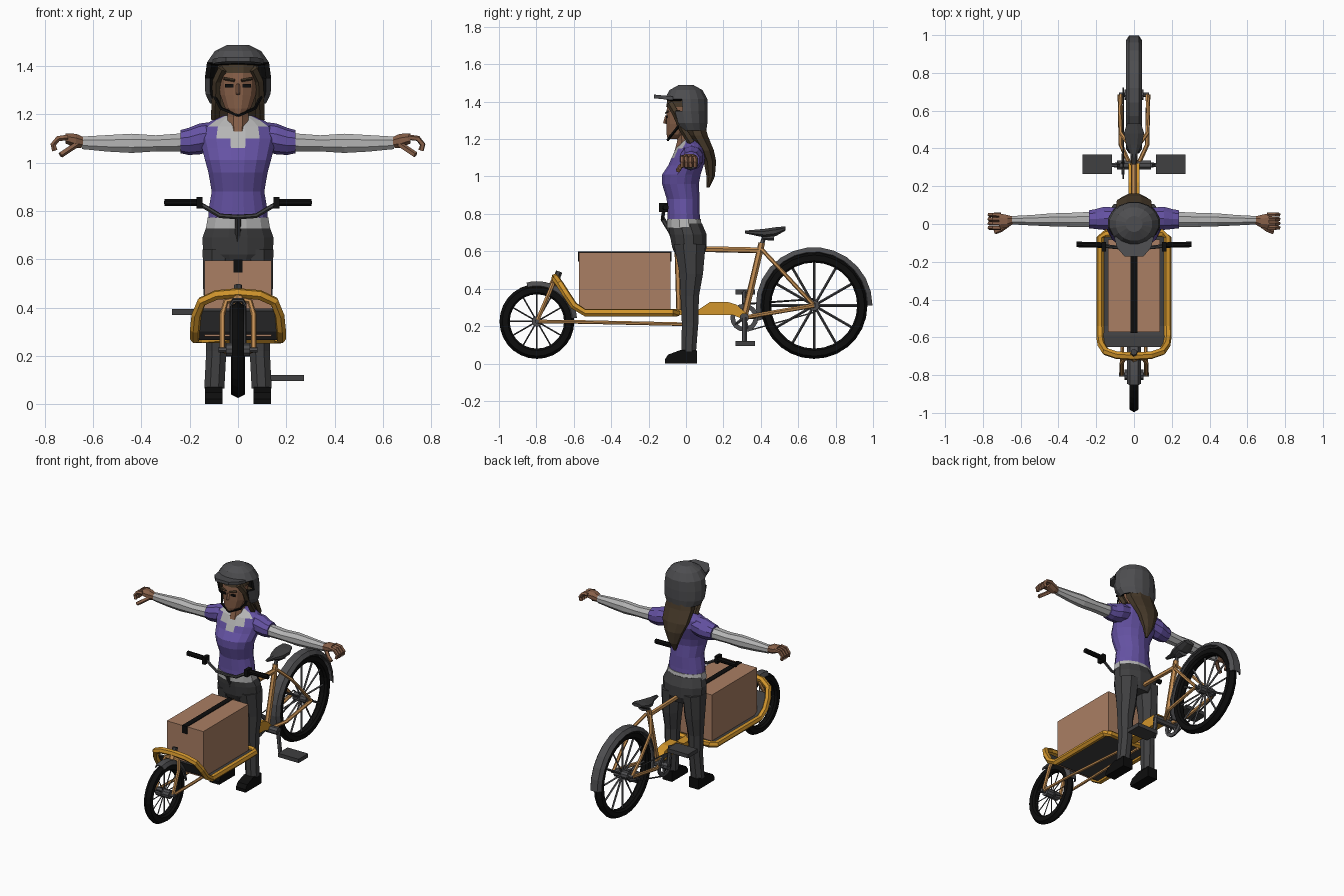
import bpy, bmesh, math
from mathutils import Vector

# ---- colours ----
COL = dict(orange=(.64, .30, .025), copper=(.55, .27, .085), cardboard=(.40, .21, .125),
           purple=(.13, .085, .37), white=(.46, .46, .46), skin=(.24, .115, .065),
           hair=(.06, .04, .022), charcoal=(.05, .05, .052), black=(.004, .004, .004),
           grey=(.075, .075, .08))
MAT = {}
for k, c in COL.items():
    MAT[k] = bpy.data.materials.new(k)
    MAT[k].diffuse_color = (*c, 1)


def finish(name, bm, *mats):
    bmesh.ops.recalc_face_normals(bm, faces=bm.faces[:])
    me = bpy.data.meshes.new(name)
    bm.to_mesh(me)
    bm.free()
    ob = bpy.data.objects.new(name, me)
    bpy.context.collection.objects.link(ob)
    for m in mats:
        me.materials.append(MAT[m])
    return ob


def skin_rings(bm, rings, closed=False, caps=True):
    n, m = len(rings[0]), len(rings)
    for i in range(m if closed else m - 1):
        a, b = rings[i], rings[(i + 1) % m]
        for j in range(n):
            bm.faces.new((a[j], a[(j + 1) % n], b[(j + 1) % n], b[j]))
    if caps and not closed:
        bm.faces.new(rings[0])
        bm.faces.new(rings[-1])


def loft(name, mat, rings, axis='z', n=10, caps=True, extra=()):
    """rings: (x, y, z, half size 1, half size 2) across the axis"""
    u, v = {'z': ((1, 0, 0), (0, 1, 0)), 'x': ((0, 1, 0), (0, 0, 1)), 'y': ((1, 0, 0), (0, 0, 1))}[axis]
    bm = bmesh.new()
    rs = []
    for x, y, z, a, b in rings:
        rs.append([bm.verts.new(Vector((x, y, z)) + Vector(u) * a * math.cos(t) + Vector(v) * b * math.sin(t))
                   for t in (math.tau * (i + .5) / n for i in range(n))])
    skin_rings(bm, rs, caps=caps)
    return finish(name, bm, mat, *extra)


def tube(name, mat, pts, r, n=6, closed=False):
    P = [Vector(p) for p in pts]
    bm = bmesh.new()
    rs, up = [], None
    for i, p in enumerate(P):
        a = P[i - 1] if i or closed else p
        b = P[(i + 1) % len(P)] if closed or i < len(P) - 1 else p
        t = (b - a).normalized()
        if up is None:
            up = t.orthogonal()
        up = (up - t * up.dot(t)).normalized()
        w = t.cross(up)
        rs.append([bm.verts.new(p + r * (up * math.cos(k) + w * math.sin(k)))
                   for k in (math.tau * (j + .5) / n for j in range(n))])
    skin_rings(bm, rs, closed)
    return finish(name, bm, mat)


def box(name, mat, x0, x1, y0, y1, z0, z1):
    return prism(name, mat, [(y0, z0), (y1, z0), (y1, z1), (y0, z1)], x0, x1)


def prism(name, mat, yz, x0, x1):
    bm = bmesh.new()
    skin_rings(bm, [[bm.verts.new((x, y, z)) for y, z in yz] for x in (x0, x1)])
    return finish(name, bm, mat)


def revolve(name, mat, prof, cy, cz, a0=0, a1=360, n=28):
    """closed profile of (radius, x) turned about a wheel axle"""
    bm = bmesh.new()
    full = a1 - a0 == 360
    rs = []
    for i in range(n if full else n + 1):
        t = math.radians(a0 + (a1 - a0) * i / n)
        rs.append([bm.verts.new((x, cy + r * math.cos(t), cz + r * math.sin(t))) for r, x in prof])
    skin_rings(bm, rs, closed=full)
    return finish(name, bm, mat)


def wheel(name, cy, cz, R, w, sr, fr, fw, a0, a1):
    revolve(name + "_tyre", 'black', [(R, 0), (R - .015, w), (R - .045, w), (R - .055, w * .5),
            (R - .055, -w * .5), (R - .045, -w), (R - .015, -w)], cy, cz)
    for i in range(12):
        t = math.tau * i / 12
        d = Vector((0, math.cos(t), math.sin(t)))
        c = Vector((0, cy, cz))
        tube(name + "_spoke", 'grey', [c + d * .015, c + d * (R - .05)], sr, 4)
    tube(name + "_hub", 'grey', [(-.05, cy, cz), (.05, cy, cz)], .028, 10)
    tube(name + "_axle", 'grey', [(-.08, cy, cz), (.08, cy, cz)], .012)
    revolve(name + "_fender", 'grey', [(fr - .025, -fw), (fr, -fw * .6), (fr, fw * .6), (fr - .025, fw),
            (fr - .03, fw * .85), (fr - .008, fw * .5), (fr - .008, -fw * .5), (fr - .03, -fw * .85)],
            cy, cz, a0, a1, 14)


# ---- bicycle ----
wheel("rear_wheel", .685, .31, .285, .028, .007, .312, .043, 0, 195)
wheel("front_wheel", -.797, .225, .2, .024, .004, .215, .036, 5, 105)

# tray rim and floor
half = [(.178, -.07, .272), (.178, -.54, .272), (.178, -.60, .31), (.172, -.64, .37),
        (.15, -.675, .425), (.09, -.695, .452)]
rim = [(0, -.05, .272), (.15, -.05, .272)] + half + [(0, -.70, .46)]
tube("tray_rim", 'orange', rim + [(-x, y, z) for x, y, z in reversed(rim[1:-1])], .021, 6, True)
bm = bmesh.new()
rows = [[bm.verts.new((s * x, y, z)) for s, z in ((-1, z0), (1, z0), (1, z0 + .012), (-1, z0 + .012))]
        for x, y, z0 in ((.17, -.05, .266), (.17, -.54, .266), (.168, -.59, .30), (.155, -.65, .385))]
skin_rings(bm, rows)
finish("tray_floor", bm, 'charcoal')

# cargo box with tape
box("cargo_box", 'cardboard', -.138, .138, -.572, -.082, .28, .594)
prism("box_tape", 'black', [(-.577, .545), (-.577, .598), (-.077, .598), (-.077, .545),
                            (-.083, .545), (-.083, .592), (-.571, .592), (-.571, .545)], -.018, .018)

# frame
prism("main_beam", 'orange', [(-.06, .26), (.25, .26), (.31, .235), (.32, .27), (.27, .315),
                              (.22, .33), (.13, .33), (.07, .29), (-.06, .29)], -.03, .03)
tube("steering_column", 'copper', [(0, -.035, .27), (0, -.045, .615)], .017)
tube("top_tube", 'copper', [(0, -.045, .615), (0, .40, .605)], .016)
tube("seat_tube", 'copper', [(0, .31, .245), (0, .405, .645)], .018)
tube("seat_post", 'grey', [(0, .40, .62), (0, .425, .70)], .012)
tube("steering_head", 'copper', [(0, -.72, .40), (0, -.69, .465)], .022)
tube("head_cap", 'charcoal', [(0, -.69, .46), (0, -.678, .492)], .018)
for s in (-1, 1):
    tube("seat_stay", 'copper', [(s * .015, .405, .61), (s * .07, .48, .53), (s * .075, .60, .40),
                                 (s * .07, .685, .31)], .011)
    tube("chain_stay", 'copper', [(s * .02, .31, .245), (s * .07, .42, .265), (s * .075, .685, .31)], .012)
    tube("fork_blade", 'copper', [(0, -.705, .435), (s * .05, -.712, .425), (s * .065, -.735, .37),
                                  (s * .065, -.797, .225)], .012)
    tube("steering_rod", 'copper', [(s * .065, -.79, .225), (s * .06, -.55, .222), (s * .03, 0, .21)], .01)
    # handlebar
    tube("handle_bar", 'charcoal', [(0, -.125, .775), (s * .075, -.125, .78), (s * .125, -.12, .81),
                                    (s * .17, -.112, .835)], .01)
    tube("grip", 'black', [(s * .155, -.112, .835), (s * .305, -.108, .835)], .016, 8)
    box("brake_clamp", 'black', s * .16 - .012, s * .16 + .012, -.145, -.095, .81, .858)
    # crank and pedal: left one up, right one down
    pz = .245 + s * -.137
    tube("crank_arm", 'grey', [(s * .085, .312, .245), (s * .1, .312, pz)], .014)
    box("pedal", 'charcoal', s * .195 - .078, s * .195 + .078, .265, .368, pz - .013, pz + .013)
    tube("pedal_axle", 'grey', [(s * .09, .312, pz), (s * .2, .312, pz)], .01)
tube("stem", 'charcoal', [(0, -.125, .775), (0, -.08, .70), (0, -.045, .60)], .013)
tube("crank_axle", 'grey', [(-.09, .312, .245), (.09, .312, .245)], .025, 8)
revolve("chainring", 'grey', [(.075, -.062), (.075, -.052), (.05, -.052), (.05, -.062)], .312, .245, n=16)
for a in range(5):
    t = math.tau * a / 5
    tube("chainring_arm", 'grey', [(-.057, .312, .245),
         (-.057, .312 + .06 * math.cos(t), .245 + .06 * math.sin(t))], .008, 4)
tube("chain", 'charcoal', [(-.057, .30, .317), (-.057, .685, .345), (-.057, .72, .31), (-.057, .69, .275),
                           (-.057, .32, .172)], .005, 4)
loft("saddle", 'charcoal', [(0, .315, .703, .012, .008), (0, .37, .700, .02, .017), (0, .42, .697, .045, .025),
     (0, .48, .705, .058, .026), (0, .532, .722, .04, .012)], 'y', 8)
loft("saddle_base", 'grey', [(0, .41, .675, .02, .015), (0, .47, .678, .035, .02)], 'y', 6)

# ---- rider: legs and feet ----
loft("hips", 'charcoal', [(0, .02, .575, .10, .075), (0, .018, .62, .15, .095), (0, .012, .69, .152, .102),
                          (0, -.005, .75, .13, .093)], n=12)
for s in (-1, 1):
    loft("leg", 'charcoal', [(s * .098, .015, .065, .045, .042), (s * .09, .022, .22, .045, .048),
         (s * .088, .02, .36, .05, .053), (s * .085, .028, .48, .064, .068), (s * .079, .02, .64, .073, .092)], n=8)
    prism("shoe", 'black', [(-.112, 0), (.06, 0), (.06, .07), (-.03, .072), (-.095, .048), (-.113, .022)],
          s * .1 - .036, s * .1 + .036)

# ---- torso ----
loft("shirt_hem", 'white', [(0, -.008, .725, .138, .097), (0, -.012, .772, .13, .094)], n=12)
torso = loft("shirt", 'purple', [(0, -.012, .752, .126, .09), (0, -.013, .80, .125, .088), (0, -.015, .88, .111, .09),
     (0, -.03, .96, .125, .1), (0, -.025, 1.01, .139, .105), (0, 0, 1.06, .152, .096), (0, .015, 1.10, .162, .094),
     (0, .025, 1.15, .15, .08), (0, .03, 1.175, .11, .062), (0, .025, 1.195, .06, .045)], n=16, extra=('white',))
for f in torso.data.polygons:  # scoop neck of the undershirt
    c = f.center
    if c.y < 0 and c.z > 1.06 and abs(c.x) < .02 + (c.z - 1.06) * .75:
        f.material_index = 1
for s in (-1, 1):
    loft("shirt_sleeve", 'purple', [(s * .1, .03, 1.11, .06, .06), (s * .16, .03, 1.098, .064, .064),
         (s * .205, .026, 1.088, .055, .056), (s * .238, .025, 1.087, .05, .048)], 'x', 10)
    loft("arm", 'white', [(s * .2, .024, 1.085, .045, .042), (s * .34, .022, 1.08, .04, .036),
         (s * .44, .022, 1.08, .037, .043), (s * .54, .02, 1.08, .03, .037), (s * .645, .02, 1.082, .024, .028)], 'x', 8)
    loft("palm", 'skin', [(s * .635, .02, 1.083, .02, .022), (s * .67, .015, 1.09, .035, .032),
         (s * .715, .015, 1.1, .045, .022)], 'x', 8)
    for k in range(4):
        y = -.02 + k * .023
        tube("finger", 'skin', [(s * .705, y, 1.105), (s * .745, y, 1.1), (s * .765, y, 1.075),
                                (s * .758, y, 1.05)], .012, 5)
    tube("thumb", 'skin', [(s * .67, -.005, 1.075), (s * .705, -.03, 1.052), (s * .735, -.042, 1.032)], .013, 5)

# ---- head ----
loft("neck", 'skin', [(0, -.015, 1.13, .045, .052), (0, -.005, 1.19, .048, .045), (0, -.01, 1.27, .046, .045)], n=8)
loft("head", 'skin', [(0, -.07, 1.2, .028, .03), (0, -.055, 1.225, .055, .05), (0, -.035, 1.28, .076, .072),
     (0, -.028, 1.34, .083, .08), (0, -.02, 1.40, .083, .08), (0, -.01, 1.44, .06, .06)], n=12)
tube("nose", 'skin', [(0, -.102, 1.325), (0, -.114, 1.283)], .009, 4)
loft("fringe", 'hair', [(0, -.022, 1.372, .089, .087), (0, -.015, 1.43, .086, .084)], n=12)
for s in (-1, 1):
    box("eye", 'black', s * .036 - .017, s * .036 + .017, -.108, -.1, 1.312, 1.326)
    tube("eyebrow", 'hair', [(s * .014, -.108, 1.34), (s * .058, -.096, 1.348)], .006, 4)
    tube("side_lock", 'hair', [(s * .062, -.085, 1.39), (s * .086, -.055, 1.34), (s * .09, -.015, 1.25),
                               (s * .092, .03, 1.18)], .02, 5)
    tube("chin_strap", 'black', [(s * .1, -.03, 1.28), (s * .07, -.075, 1.225), (0, -.098, 1.195)], .007, 4)
loft("ponytail", 'hair', [(0, .04, 1.30, .09, .06), (0, .065, 1.22, .105, .055), (0, .11, 1.14, .098, .042),
     (0, .128, 1.08, .07, .036), (0, .132, 1.0, .036, .024), (0, .118, .94, .008, .008)], n=8)

# helmet shell with an open face, black lining and a peak
helmet = loft("helmet", 'grey', [(0, .03, 1.245, .118, .08), (0, .014, 1.285, .138, .102), (0, .004, 1.35, .14, .114),
     (0, 0, 1.415, .131, .116), (0, 0, 1.462, .098, .09), (0, 0, 1.488, .045, .042)], n=16, caps=False,
     extra=('black',))
bm = bmesh.new()
bm.from_mesh(helmet.data)
bmesh.ops.holes_fill(bm, edges=[e for e in bm.edges if e.is_boundary and e.verts[0].co.z > 1.48], sides=0)
gone = [f for f in bm.faces if f.calc_center_median().y < -.04 and f.calc_center_median().z < 1.41]
bmesh.ops.delete(bm, geom=gone, context='FACES')
bmesh.ops.recalc_face_normals(bm, faces=bm.faces[:])
if max(bm.faces, key=lambda f: f.calc_center_median().z).normal.z < 0:
    bmesh.ops.reverse_faces(bm, faces=bm.faces[:])
bm.to_mesh(helmet.data)
bm.free()
sol = helmet.modifiers.new("shell", 'SOLIDIFY')
sol.thickness = .022
sol.offset = -1
sol.material_offset = sol.material_offset_rim = 1
bm = bmesh.new()
outline = [(-.105, -.07), (-.09, -.125), (-.05, -.172), (.05, -.172), (.09, -.125), (.105, -.07)]
skin_rings(bm, [[bm.verts.new((x, y, z - (y + .07) * .1)) for x, y in outline] for z in (1.408, 1.428)])
finish("helmet_peak", bm, 'grey')
